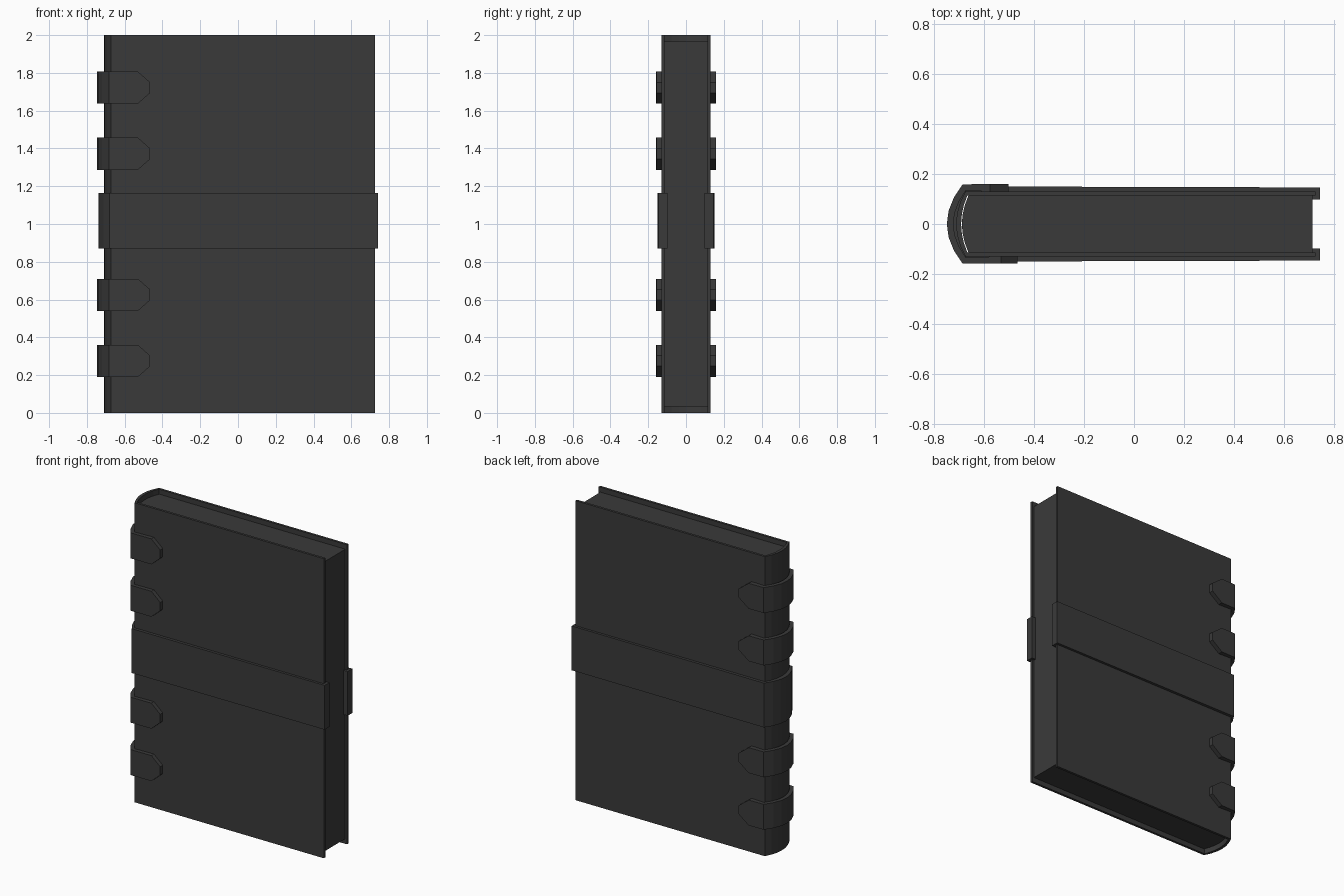
import bpy, bmesh

if "Cube" in bpy.data.objects:
    bpy.data.objects.remove(bpy.data.objects["Cube"])

dark = bpy.data.materials.new("dark_leather")
dark.diffuse_color = (0.042, 0.042, 0.042, 1)
dark.use_nodes = True
dark.node_tree.nodes["Principled BSDF"].inputs["Base Color"].default_value = dark.diffuse_color


def finish(name, bm):
    bmesh.ops.recalc_face_normals(bm, faces=bm.faces)
    mesh = bpy.data.meshes.new(name)
    bm.to_mesh(mesh)
    bm.free()
    mesh.materials.append(dark)
    ob = bpy.data.objects.new(name, mesh)
    bpy.context.collection.objects.link(ob)
    return ob


def strip(name, outer, inner, halves, zc):
    """Thick sheet following a path in plan, with its own half height at each point."""
    bm = bmesh.new()
    rings = []
    for (ox, oy), (ix, iy), h in zip(outer, inner, halves):
        rings.append([bm.verts.new(c) for c in ((ox, oy, zc - h), (ox, oy, zc + h),
                                                (ix, iy, zc + h), (ix, iy, zc - h))])
    for a, b in zip(rings, rings[1:]):
        for i in range(4):
            j = (i + 1) % 4
            bm.faces.new((a[i], a[j], b[j], b[i]))
    bm.faces.new(rings[0])
    bm.faces.new(rings[-1])
    return finish(name, bm)


def spine(x_edge, x_mid, y_edge):
    """Rounded spine points from front (-y) to back (+y)."""
    return [(x_mid + (x_edge - x_mid) * t * t, y_edge * t)
            for t in (-1, -0.67, -0.33, 0, 0.33, 0.67, 1)]


def both_sides(half_path, curve):
    """Front path, spine curve, then the front path mirrored to the back."""
    return half_path + curve + [(x, -y) for x, y in reversed(half_path)]


# Cover: two boards joined by a rounded spine
outer = both_sides([(0.725, -0.13)], spine(-0.673, -0.71, 0.13))
inner = both_sides([(0.725, -0.114)], spine(-0.665, -0.69, 0.114))
strip("cover", outer, inner, [1.0] * len(outer), 1.0)

# Page block with rounded back
plan = [(0.712, -0.115)] + spine(-0.66, -0.687, 0.115) + [(0.712, 0.115)]
bm = bmesh.new()
base = bm.faces.new([bm.verts.new((x, y, 0.033)) for x, y in plan])
top = bmesh.ops.extrude_face_region(bm, geom=[base])["geom"]
bmesh.ops.translate(bm, vec=(0, 0, 1.934),
                    verts=[v for v in top if isinstance(v, bmesh.types.BMVert)])
bm.faces.new([v for v in reversed(base.verts)]) if not base.is_valid else None
finish("pages", bm)

# Wide middle band, hooked around the fore edges of the boards
outer = both_sides([(0.712, -0.097), (0.742, -0.097), (0.742, -0.146)],
                   spine(-0.68, -0.738, 0.15))
inner = both_sides([(0.712, -0.113), (0.725, -0.113), (0.725, -0.13)],
                   spine(-0.671, -0.709, 0.13))
strip("middle_band", outer, inner, [0.148] * len(outer), 1.017)

# Four spine straps with chamfered tips
outer = ([(-0.465, -0.157), (-0.53, -0.157)] + spine(-0.684, -0.747, 0.158)
         + [(-0.575, 0.16), (-0.5, 0.16)])
inner = ([(-0.465, -0.129), (-0.53, -0.129)] + spine(-0.671, -0.721, 0.134)
         + [(-0.575, 0.129), (-0.5, 0.129)])
halves = [0.028] + [0.085] * (len(outer) - 2) + [0.028]
for n, z in enumerate((0.275, 0.625, 1.372, 1.722), 1):
    strip(f"spine_strap_{n}", outer, inner, halves, z)
